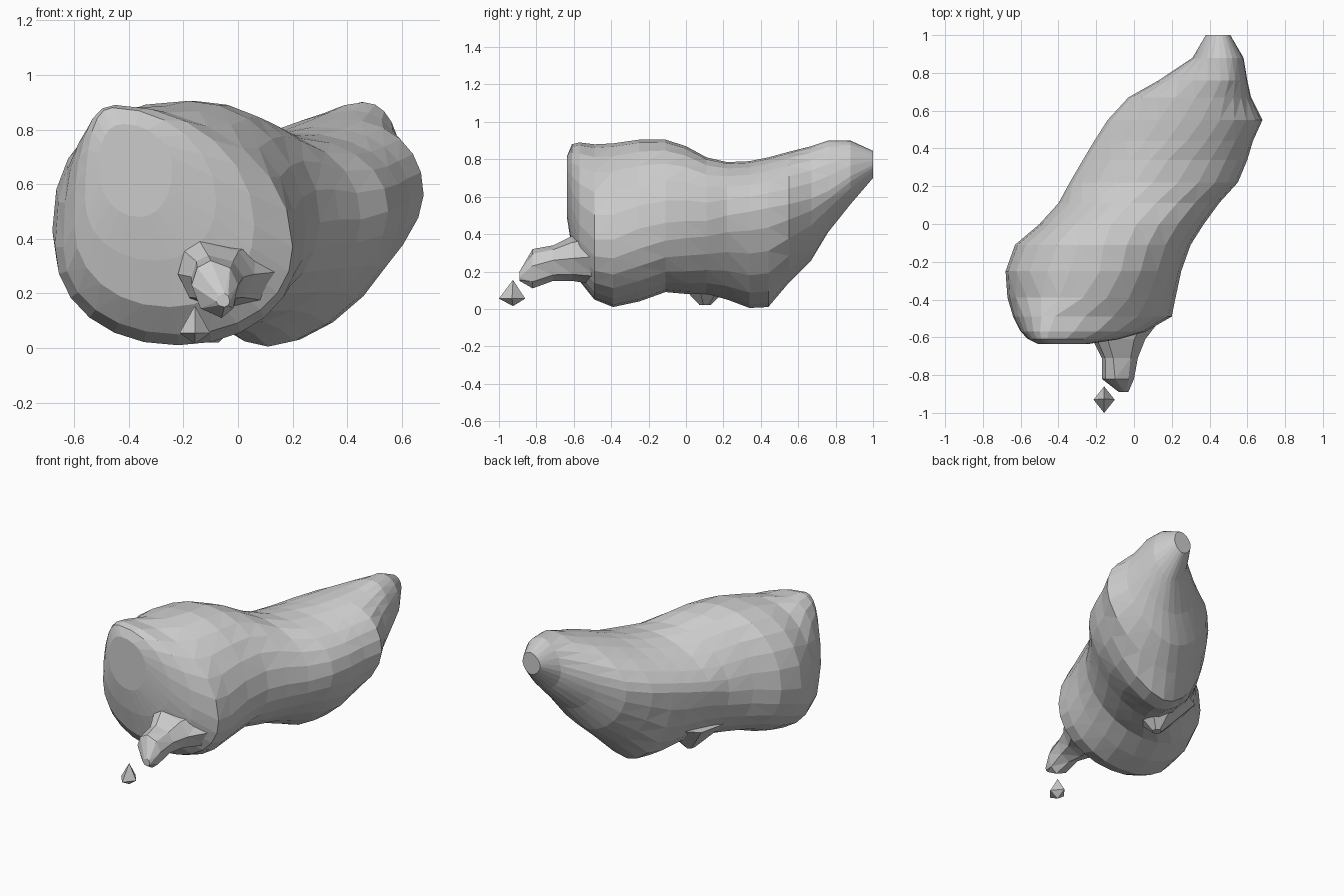
import bpy, bmesh
from math import cos, sin, tau
from mathutils import Vector


def signed_pow(v, p):
    return (abs(v) ** p) * (1 if v >= 0 else -1)


def ring(section, sides, front, rear):
    """Lopsided rounded outline at constant y; one roundness per quarter,
    blended from the front set to the rear set along y."""
    y, xl, xr, zb, zt, xb, xt, zw = section
    t = min(max((y + 0.2) / 0.4, 0), 1)
    pts = []
    for i in range(sides):
        a = tau * i / sides
        q = int(4 * i / sides)
        p = front[q] * (1 - t) + rear[q] * t
        c, s = signed_pow(cos(a), p), signed_pow(sin(a), p)
        mid = xt if s >= 0 else xb
        x = mid + c * ((xr - mid) if c >= 0 else (mid - xl))
        z = zw + s * ((zt - zw) if s >= 0 else (zw - zb))
        pts.append(Vector((x, y, z)))
    return pts


def loft(name, sections, sides, front=(1, 1, 1, 1), rear=(1, 1, 1, 1)):
    bm = bmesh.new()
    rings = [[bm.verts.new(p) for p in ring(s, sides, front, rear)] for s in sections]
    for a, b in zip(rings, rings[1:]):
        for i in range(sides):
            j = (i + 1) % sides
            bm.faces.new((a[i], a[j], b[j], b[i]))
    # fan caps
    for r in (rings[0], rings[-1]):
        centre = bm.verts.new(sum((v.co for v in r), Vector()) / sides)
        for i in range(sides):
            bm.faces.new((r[i], r[(i + 1) % sides], centre))
    return finish(name, bm)


def finish(name, bm):
    bmesh.ops.triangulate(bm, faces=bm.faces)
    bmesh.ops.recalc_face_normals(bm, faces=bm.faces)
    mesh = bpy.data.meshes.new(name)
    bm.to_mesh(mesh)
    bm.free()
    ob = bpy.data.objects.new(name, mesh)
    bpy.context.collection.objects.link(ob)
    return ob


# Main lumpy body: y, left, right, bottom, top, bottom x, top x, widest z
# roundness order: upper right, upper left, lower left, lower right
loft("body", [
    (-0.635, -0.51, -0.24, 0.48, 0.82, -0.36, -0.42, 0.66),
    (-0.61, -0.56, -0.08, 0.32, 0.88, -0.30, -0.46, 0.54),
    (-0.57, -0.60, 0.06, 0.15, 0.89, -0.25, -0.45, 0.45),
    (-0.49, -0.64, 0.20, 0.05, 0.88, -0.22, -0.42, 0.37),
    (-0.39, -0.67, 0.22, 0.01, 0.885, -0.22, -0.27, 0.37),
    (-0.25, -0.68, 0.25, 0.04, 0.905, -0.20, -0.18, 0.43),
    (-0.11, -0.63, 0.30, 0.09, 0.905, -0.16, -0.16, 0.46),
    (0.00, -0.50, 0.37, 0.08, 0.87, -0.08, -0.12, 0.47),
    (0.11, -0.40, 0.45, 0.08, 0.81, 0.00, -0.02, 0.47),
    (0.22, -0.34, 0.55, 0.05, 0.785, 0.06, 0.10, 0.50),
    (0.34, -0.27, 0.60, 0.005, 0.79, 0.11, 0.18, 0.52),
    (0.44, -0.21, 0.63, 0.01, 0.81, 0.13, 0.28, 0.54),
    (0.55, -0.14, 0.68, 0.14, 0.84, 0.20, 0.36, 0.56),
    (0.67, -0.03, 0.62, 0.26, 0.87, 0.27, 0.42, 0.59),
    (0.76, 0.13, 0.60, 0.41, 0.90, 0.36, 0.46, 0.63),
    (0.88, 0.31, 0.58, 0.56, 0.90, 0.44, 0.45, 0.71),
    (1.00, 0.38, 0.51, 0.70, 0.845, 0.45, 0.45, 0.77),
], 24, (1.0, 0.85, 0.95, 0.95), (0.9, 1.15, 1.1, 1.2))

# Thin spur sticking out at the front
loft("front_spur", [
    (-0.48, -0.21, 0.16, 0.13, 0.42, -0.06, -0.16, 0.28),
    (-0.61, -0.22, 0.06, 0.15, 0.39, -0.08, -0.14, 0.27),
    (-0.71, -0.17, 0.02, 0.15, 0.34, -0.07, -0.11, 0.26),
    (-0.82, -0.17, 0.00, 0.11, 0.32, -0.06, -0.10, 0.23),
    (-0.89, -0.08, -0.03, 0.15, 0.20, -0.05, -0.05, 0.17),
], 8)

# Downward stub under the belly
bm = bmesh.new()
bmesh.ops.create_cone(bm, cap_ends=True, segments=7, radius1=0.03, radius2=0.24, depth=0.2)
bmesh.ops.translate(bm, verts=bm.verts, vec=(-0.10, 0.1, 0.12))
finish("belly_stub", bm)

# Loose eight-sided fragment in front
bm = bmesh.new()
eq = [bm.verts.new((-0.158 + 0.056 * cos(tau * i / 4), -0.93 + 0.07 * sin(tau * i / 4), 0.055))
      for i in range(4)]
tips = [bm.verts.new((-0.158, -0.925, z)) for z in (0.015, 0.155)]
for i in range(4):
    for t in tips:
        bm.faces.new((eq[i], eq[(i + 1) % 4], t))
finish("loose_fragment", bm)
